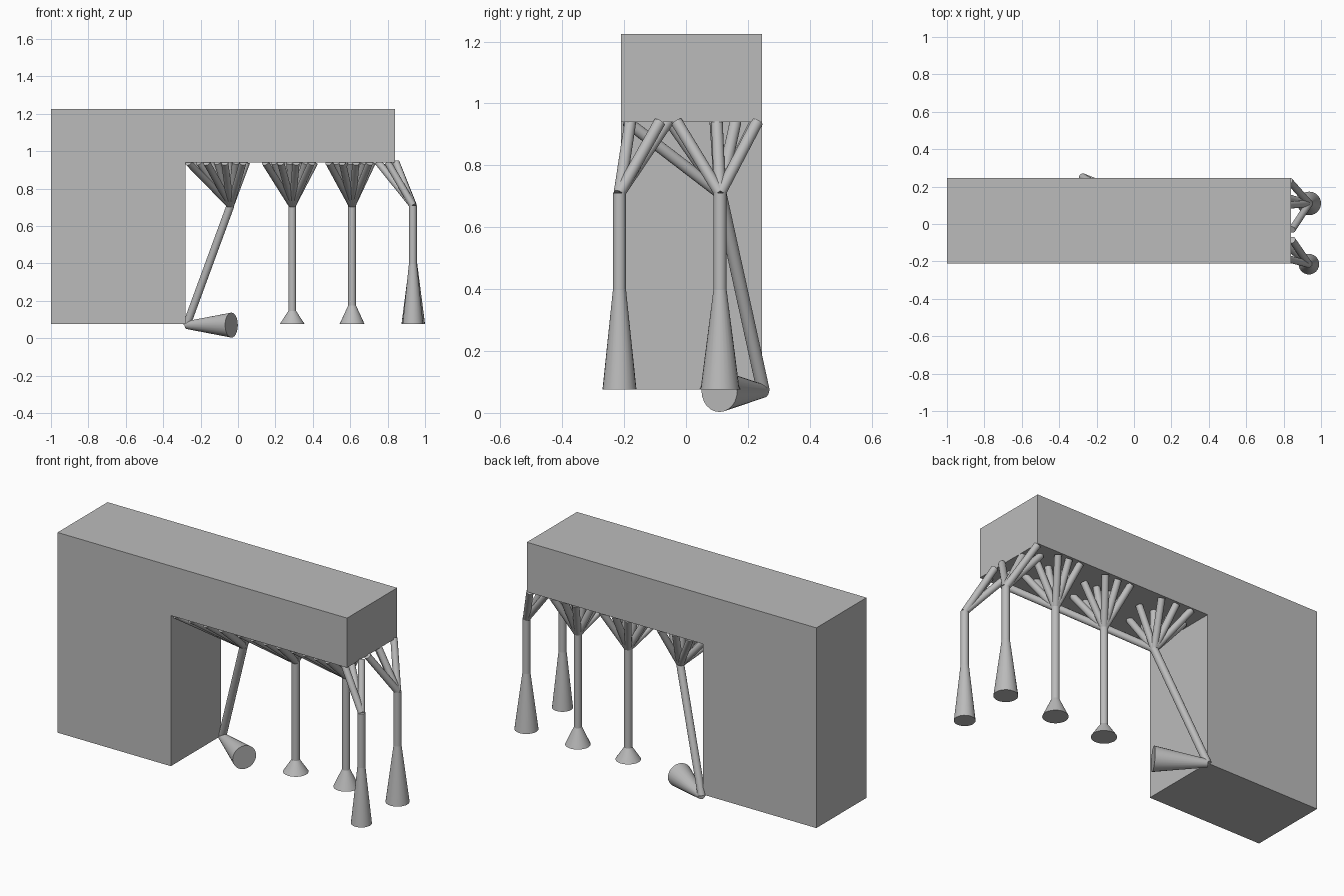
import bpy, bmesh
from mathutils import Vector

cube = bpy.data.objects.get("Cube")
if cube:
    bpy.data.objects.remove(cube, do_unlink=True)

grey = bpy.data.materials.new("plain grey")
grey.use_nodes = True
grey.diffuse_color = (0.5, 0.5, 0.5, 1)
grey.node_tree.nodes["Principled BSDF"].inputs["Base Color"].default_value = (0.5, 0.5, 0.5, 1)

FRONT, BACK = -0.21, 0.245      # block depth
BASE, UNDER, TOP = 0.075, 0.94, 1.225
NODE_Z = 0.71                   # where branches meet a stem
R = 0.021                       # stem radius


def finish(name, bm, smooth=True):
    bmesh.ops.recalc_face_normals(bm, faces=bm.faces)
    mesh = bpy.data.meshes.new(name)
    bm.to_mesh(mesh)
    bm.free()
    mesh.materials.append(grey)
    obj = bpy.data.objects.new(name, mesh)
    bpy.context.collection.objects.link(obj)
    if smooth:
        bpy.ops.object.select_all(action='DESELECT')
        obj.select_set(True)
        bpy.context.view_layer.objects.active = obj
        bpy.ops.object.shade_smooth_by_angle(angle=0.6)
    return obj


def rod(bm, start, end, r1=R, r2=R):
    """Capped, possibly tapered, rod between two points."""
    a, b = Vector(start), Vector(end)
    d = b - a
    made = bmesh.ops.create_cone(bm, cap_ends=True, segments=24, radius1=r1,
                                 radius2=r2, depth=d.length)
    turn = d.to_track_quat('Z', 'Y').to_matrix().to_4x4()
    turn.translation = (a + b) / 2
    bmesh.ops.transform(bm, matrix=turn, verts=made["verts"])


def branches(name, node, tips):
    bm = bmesh.new()
    for x, y in tips:
        rod(bm, node, (x, y, UNDER), R * 0.9, R * 0.9)
    finish(name, bm)


def fan(low, high):
    """Branch tips spread over a stretch of the beam, alternate rows shifted."""
    step = (high - low) / 3.5
    for row, y in enumerate((-0.19, -0.05, 0.095, 0.225)):
        for col in range(4 if row in (0, 2) else 3):
            yield low + step * (col + 0.5 * (row % 2) + 0.1 * row), y


# L-shaped block
bm = bmesh.new()
outline = [(-1, BASE), (-0.28, BASE), (-0.28, UNDER), (0.84, UNDER), (0.84, TOP), (-1, TOP)]
face = bm.faces.new([bm.verts.new((x, FRONT, z)) for x, z in outline])
side = bmesh.ops.extrude_face_region(bm, geom=[face])
bmesh.ops.translate(bm, vec=(0, BACK - FRONT, 0),
                    verts=[v for v in side["geom"] if isinstance(v, bmesh.types.BMVert)])
finish("l_shaped_block", bm, smooth=False)

# Upright legs with flared feet: name, x, y, ankle height, foot radius
legs = [("inner_leg", 0.29, 0.11, 0.145, 0.067),
        ("middle_leg", 0.61, 0.11, 0.175, 0.067),
        ("outer_back_leg", 0.937, 0.11, 0.4, 0.063),
        ("outer_front_leg", 0.935, -0.215, 0.4, 0.055)]
for name, x, y, ankle, foot in legs:
    bm = bmesh.new()
    rod(bm, (x, y, ankle), (x, y, NODE_Z))
    finish(name + "_stem", bm)
    bm = bmesh.new()
    rod(bm, (x, y, BASE), (x, y, ankle), foot, R)
    finish(name + "_foot", bm)

# Slanted leg with its foot lying on its side
knee, heel = (-0.04, 0.11, NODE_Z), (-0.275, 0.25, 0.07)
bm = bmesh.new()
rod(bm, heel, knee)
finish("slanted_leg_stem", bm)
bm = bmesh.new()
rod(bm, heel, (-0.035, 0.108, 0.07), R, 0.067)
finish("slanted_leg_foot", bm)

# Branches fanning up to the beam
branches("slanted_leg_branches", knee, fan(-0.265, 0.075))
branches("inner_leg_branches", (0.29, 0.11, NODE_Z), fan(0.145, 0.435))
branches("middle_leg_branches", (0.61, 0.11, NODE_Z), fan(0.485, 0.74))
branches("outer_back_leg_branches", (0.937, 0.11, NODE_Z),
         [(0.845, -0.03), (0.83, 0.23), (0.82, 0.1), (0.75, 0.16)])
branches("outer_front_leg_branches", (0.935, -0.215, NODE_Z),
         [(0.845, -0.085), (0.8, -0.18), (0.75, -0.06)])
